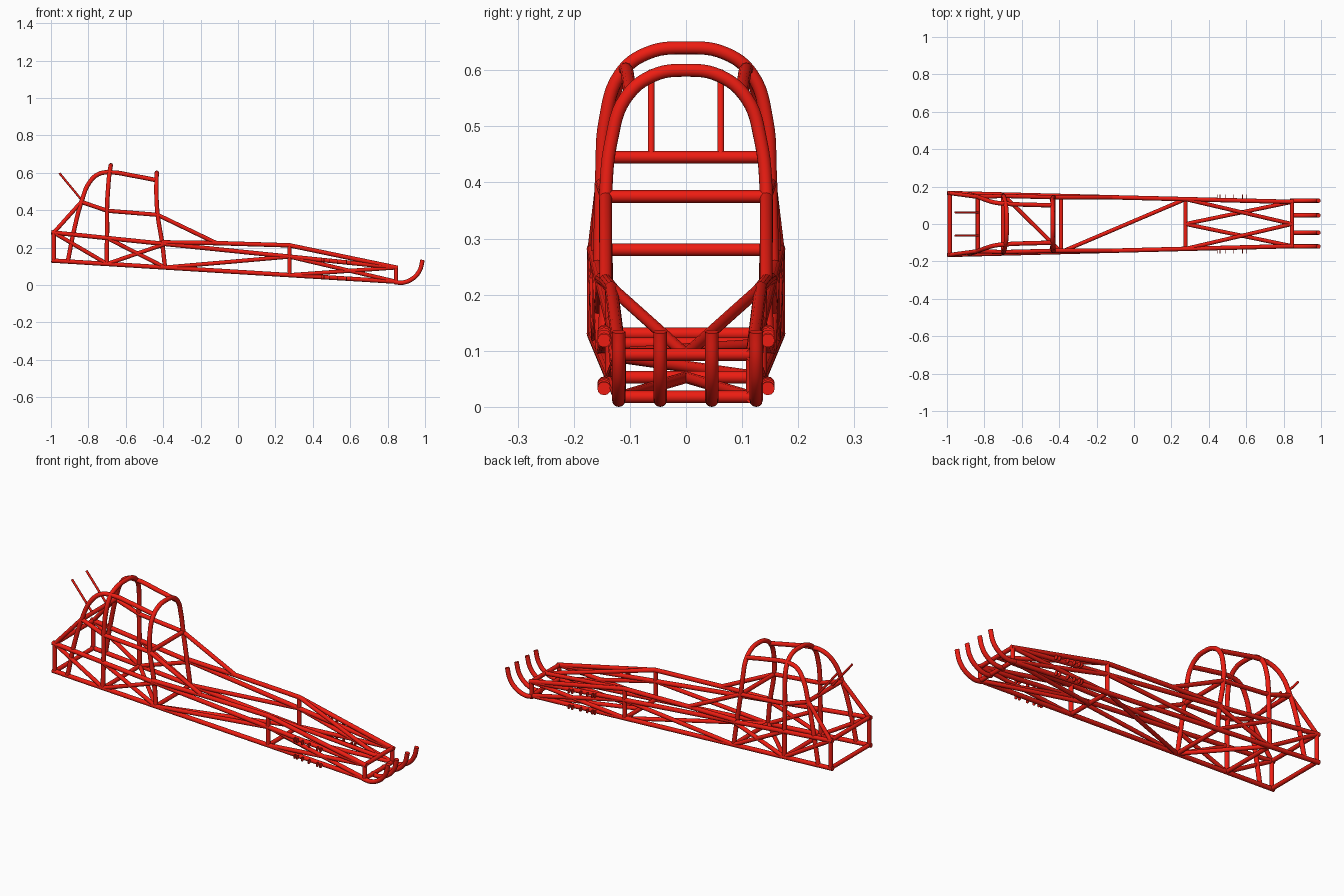
import bpy
from math import radians

if "Cube" in bpy.data.objects:
    bpy.data.objects.remove(bpy.data.objects["Cube"])

red = bpy.data.materials.new("red_paint")
red.diffuse_color = (0.85, 0.012, 0.006, 1)
red.use_nodes = True
red.node_tree.nodes["Principled BSDF"].inputs["Base Color"].default_value = red.diffuse_color
R = 0.0118


def tube(name, pts, r=R, bent=False):
    """Round tube along points; bent gives smooth bends."""
    cu = bpy.data.curves.new(name, 'CURVE')
    cu.dimensions = '3D'
    cu.bevel_depth = r
    cu.bevel_resolution = 4
    cu.resolution_u = 6
    cu.use_fill_caps = True
    cu.materials.append(red)
    if bent:
        sp = cu.splines.new('BEZIER')
        sp.bezier_points.add(len(pts) - 1)
        for b, p in zip(sp.bezier_points, pts):
            b.co = p
            b.handle_left_type = b.handle_right_type = 'AUTO'
    else:
        sp = cu.splines.new('POLY')
        sp.points.add(len(pts) - 1)
        for b, p in zip(sp.points, pts):
            b.co = (*p, 1)
    ob = bpy.data.objects.new(name, cu)
    bpy.context.collection.objects.link(ob)
    bpy.ops.object.select_all(action='DESELECT')
    ob.select_set(True)
    bpy.context.view_layer.objects.active = ob
    bpy.ops.object.convert(target='MESH')
    bpy.ops.object.shade_smooth_by_angle(angle=radians(40))


def wid(x):      # half width of the frame
    return 0.165 - (x + 0.985) * 0.0255


def low(x):      # height of the lower rail
    return 0.13 - (x + 0.985) * 0.0613


def mid(x):      # height of the middle rail
    return 0.28 - (x + 0.985) * 0.102


REAR, MAIN, DASH, AXLE, NOSE = -0.985, -0.70, -0.39, 0.275, 0.845
UP = 0.212       # upper rail height at the front bulkhead

for s, side in ((1, "left"), (-1, "right")):
    def P(x, z, y=None):
        return (x, s * (wid(x) if y is None else y), z)

    # long rails
    tube(side + "_lower_rail", [P(-0.998, low(-0.998)), P(0.855, low(0.855))])
    tube(side + "_middle_rail", [P(-0.998, mid(-0.998)), P(0.855, mid(0.855))])
    tube(side + "_upper_rail", [P(DASH - 0.02, 0.228), P(-0.12, 0.224), P(AXLE, UP), P(NOSE, mid(NOSE))])

    # uprights
    for x, top in ((REAR, mid(REAR)), (AXLE, UP), (NOSE, mid(NOSE))):
        tube(side + "_upright", [P(x, low(x)), P(x, top)], R * 0.95)

    # side diagonals
    for a, za, b, zb in ((REAR, mid(REAR), MAIN, low(MAIN)),
                         (MAIN, mid(MAIN), DASH, low(DASH)),
                         (MAIN, low(MAIN), DASH, mid(DASH)),
                         (DASH, low(DASH), AXLE, mid(AXLE)),
                         (AXLE, mid(AXLE), NOSE, low(NOSE)),
                         (AXLE, low(AXLE), NOSE, mid(NOSE))):
        tube(side + "_side_diagonal", [P(a, za), P(b, zb)], R * 0.92)

    # roof bar sweeping up from the rear floor to the front hoop
    tube(side + "_roof_bar",
         [P(-0.91, low(-0.91)), P(-0.875, 0.30, 0.157), P(-0.835, 0.45, 0.145),
          P(-0.795, 0.547, 0.13), P(-0.745, 0.593, 0.115), P(-0.68, 0.602, 0.108),
          P(-0.56, 0.584, 0.103), P(-0.435, 0.56, 0.10)], bent=True)

    # shoulder brace and rear brace
    tube(side + "_shoulder_brace", [P(-0.84, 0.445, 0.145), P(MAIN, 0.397, 0.15),
                                    P(-0.43, 0.375, 0.143), P(-0.12, 0.226)], R * 0.95)
    tube(side + "_rear_brace", [P(REAR, mid(REAR)), P(-0.835, 0.447, 0.145)], R * 0.92)

    # nose V braces, top and bottom
    tube(side + "_upper_nose_brace", [P(AXLE, UP), P(NOSE, mid(NOSE), 0)], R * 0.9)
    tube(side + "_lower_nose_brace", [P(AXLE, low(AXLE), 0), P(NOSE, low(NOSE))], R * 0.9)

    # thin strut at the rear
    tube(side + "_rear_strut", [P(-0.83, 0.447, 0.062), P(-0.955, 0.598, 0.062)], 0.006)

    # axle mounting tabs on the lower and middle rails
    for h in (low, mid):
        for x in (0.445, 0.46, 0.49, 0.53, 0.58, 0.60):
            bpy.ops.mesh.primitive_cylinder_add(vertices=12, radius=0.012, depth=0.004,
                                                location=P(x, h(x), 0.146), rotation=(0, radians(90), 0))
            ob = bpy.context.object
            ob.name = side + "_axle_tab"
            ob.data.materials.append(red)

# cross tubes
for x, z, w in ((REAR, low(REAR), wid(REAR)), (REAR, mid(REAR), wid(REAR)),
                (-0.835, 0.445, 0.145), (MAIN, low(MAIN), wid(MAIN)),
                (-0.43, 0.375, 0.143), (DASH, low(DASH), wid(DASH)),
                (AXLE, low(AXLE), wid(AXLE)),
                (NOSE, low(NOSE), wid(NOSE)), (NOSE, mid(NOSE), wid(NOSE))):
    tube("cross_tube", [(x, -w, z), (x, w, z)], R * 0.95)

# floor diagonals
tube("floor_diagonal", [(MAIN, wid(MAIN), low(MAIN)), (DASH, -wid(DASH), low(DASH))], R * 0.9)
tube("floor_diagonal", [(DASH, -wid(DASH), low(DASH)), (AXLE, wid(AXLE), low(AXLE))], R * 0.9)

# roll hoops: half profile mirrored across the crown
main_half = [(-0.702, 0.157, low(MAIN)), (-0.70, 0.153, 0.30), (-0.70, 0.15, 0.42), (-0.695, 0.144, 0.51),
             (-0.688, 0.117, 0.593), (-0.682, 0.07, 0.63)]
front_half = [(-0.39, 0.147, low(DASH)), (-0.405, 0.142, 0.22), (-0.43, 0.143, 0.38), (-0.436, 0.133, 0.475),
              (-0.436, 0.108, 0.55), (-0.435, 0.06, 0.59)]
for name, half, crown in (("main_roll_hoop", main_half, (-0.68, 0, 0.64)),
                          ("front_roll_hoop", front_half, (-0.434, 0, 0.60))):
    tube(name, half + [crown] + [(x, -y, z) for x, y, z in reversed(half)], bent=True)

# curved front skids
for y in (-0.12, -0.046, 0.046, 0.125):
    tube("front_skid", [(0.835, y, 0.016), (0.88, y, 0.0125), (0.935, y, 0.035),
                        (0.97, y, 0.075), (0.987, y, 0.134)], bent=True)
